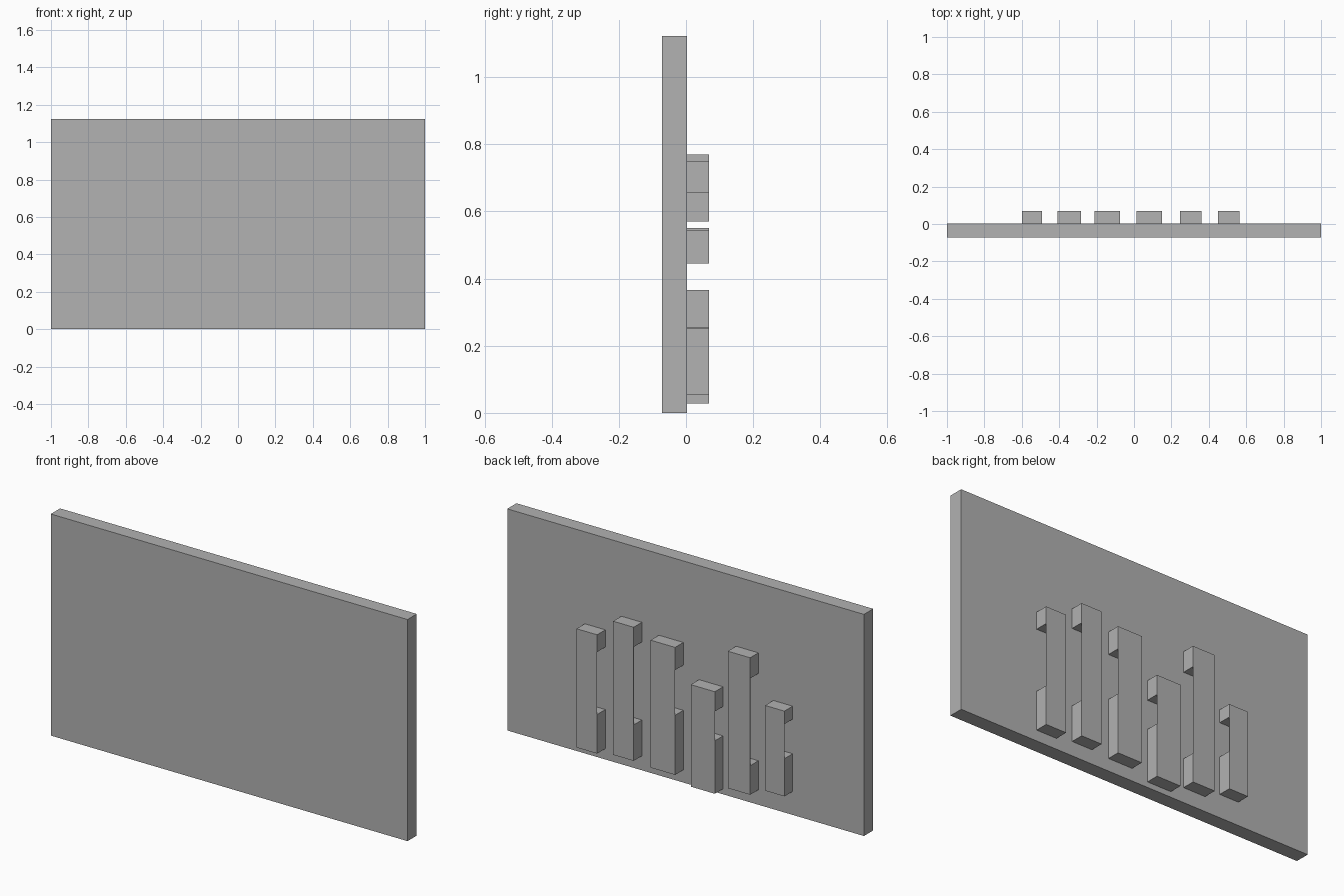
import bpy
import bmesh
from mathutils import Vector

default = bpy.data.objects.get("Cube")
if default:
    bpy.data.objects.remove(default, do_unlink=True)

GREY = (0.445, 0.445, 0.445, 1.0)
grey = bpy.data.materials.new("plain_grey")
grey.use_nodes = True
grey.diffuse_color = GREY
grey.node_tree.nodes["Principled BSDF"].inputs["Base Color"].default_value = GREY

BACK = 0.003     # rear face of the panel
OUTER = 0.069    # outer face of the handles
SKIN = 0.001     # thickness of the handle strips


def add_box(bm, low, high):
    low, high = Vector(low), Vector(high)
    verts = bmesh.ops.create_cube(bm, size=1)["verts"]
    bmesh.ops.scale(bm, vec=high - low, verts=verts)
    bmesh.ops.translate(bm, vec=(low + high) / 2, verts=verts)


def make_object(name, boxes):
    bm = bmesh.new()
    for low, high in boxes:
        add_box(bm, low, high)
    mesh = bpy.data.meshes.new(name)
    bm.to_mesh(mesh)
    bm.free()
    mesh.materials.append(grey)
    obj = bpy.data.objects.new(name, mesh)
    bpy.context.collection.objects.link(obj)


# Panel
make_object("panel", [((-1, -0.071, 0), (1, BACK, 1.123))])

# Handles: x range, bottom, top of foot block, underside of head block, top
handles = [
    (0.45, 0.565, 0.055, 0.253, 0.57, 0.657),
    (0.245, 0.36, 0.073, 0.255, 0.65, 0.75),
    (0.013, 0.15, 0.064, 0.366, 0.595, 0.71),
    (-0.21, -0.075, 0.028, 0.296, 0.445, 0.545),
    (-0.408, -0.283, 0.076, 0.223, 0.665, 0.77),
    (-0.6, -0.492, 0.119, 0.31, 0.485, 0.551),
]
for i, (x0, x1, bottom, foot, head, top) in enumerate(handles, 1):
    make_object(f"handle_{i}", [
        ((x0, BACK, bottom), (x1, OUTER, foot)),          # foot block
        ((x0, BACK, head), (x1, OUTER, top)),             # head block
        ((x0, OUTER - SKIN, foot), (x1, OUTER, head)),    # thin joining strip
    ])
